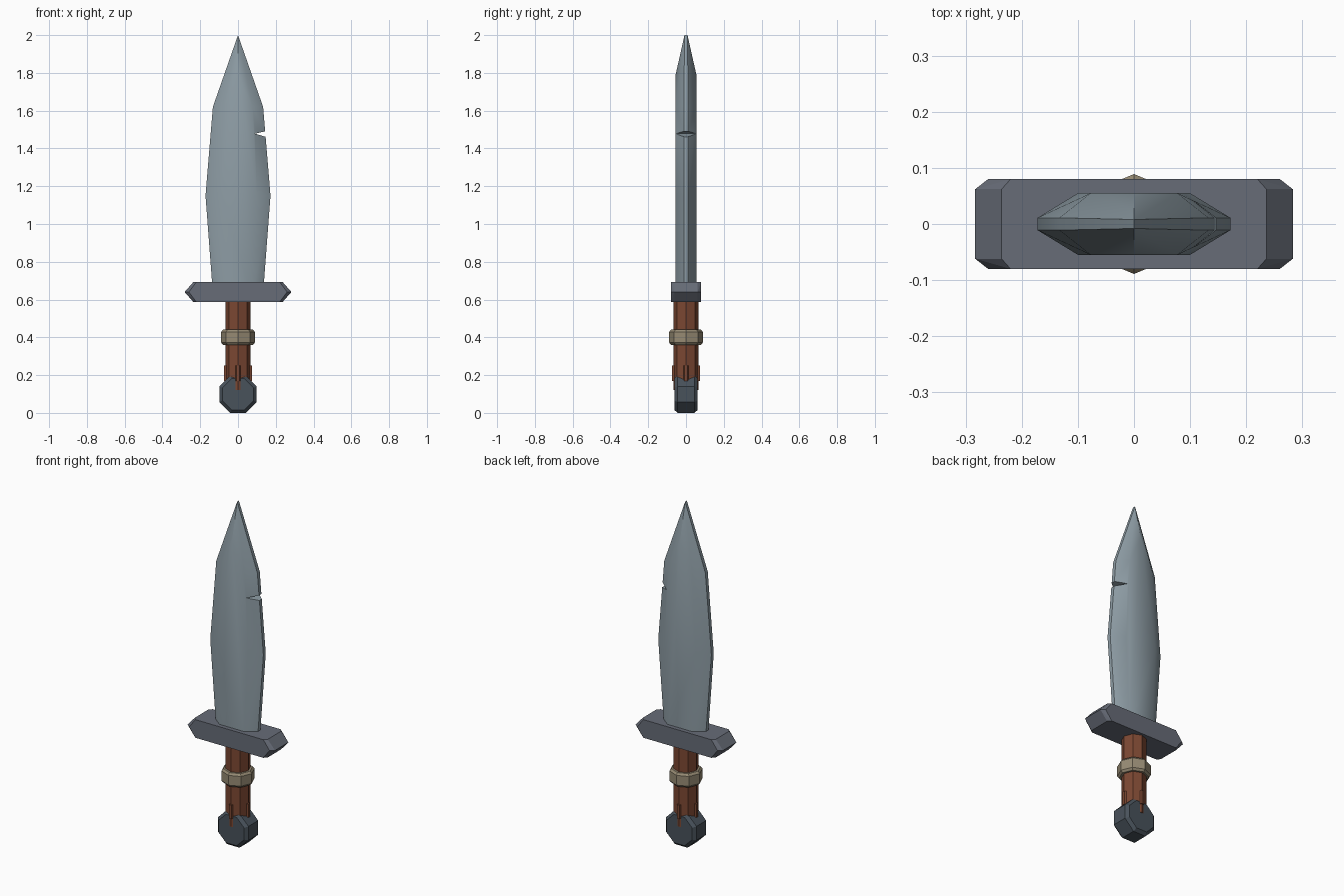
import bpy, bmesh, math

if "Cube" in bpy.data.objects:
    bpy.data.objects.remove(bpy.data.objects["Cube"])


def material(name, rgb):
    m = bpy.data.materials.new(name)
    m.diffuse_color = (*rgb, 1)
    m.use_nodes = True
    m.node_tree.nodes["Principled BSDF"].inputs["Base Color"].default_value = m.diffuse_color
    return m


steel = material("blade steel", (0.27, 0.335, 0.375))
iron = material("guard iron", (0.135, 0.15, 0.185))
dark = material("dark iron", (0.066, 0.085, 0.105))
leather = material("brown leather", (0.2, 0.064, 0.032))
band = material("tan band", (0.31, 0.26, 0.175))


def hull(name, points, mat):
    """Convex solid around a set of points, with flat faces merged."""
    bm = bmesh.new()
    for p in points:
        bm.verts.new(p)
    bmesh.ops.convex_hull(bm, input=bm.verts[:])
    bmesh.ops.dissolve_limit(bm, angle_limit=math.radians(0.5),
                             verts=bm.verts[:], edges=bm.edges[:])
    bmesh.ops.recalc_face_normals(bm, faces=bm.faces[:])
    me = bpy.data.meshes.new(name)
    bm.to_mesh(me)
    bm.free()
    me.materials.append(mat)
    ob = bpy.data.objects.new(name, me)
    bpy.context.collection.objects.link(ob)
    return ob


def octagon(r, turn=0.0):
    return [(r * math.cos(math.pi * i / 4 + turn), r * math.sin(math.pi * i / 4 + turn))
            for i in range(8)]


def stacked(levels):
    """Octagon rings of (z, radius), corners on the axes."""
    return [(x, y, z) for z, r in levels for x, y in octagon(r)]


# Blade: thin edge, wide flat, ridge toward the tip
pts = []
for s in (-1, 1):
    for z, w in ((0.62, 0.132), (1.15, 0.172), (1.62, 0.133)):
        for side in (-1, 1):
            pts += [(side * w, s * 0.011, z), (side * w * 0.58, s * 0.055, z)]
    pts += [(0, s * 0.055, 1.79), (0, s * 0.008, 2.0)]
blade = hull("blade", pts, steel)

# Notch in the right edge
cutter = hull("notch_cutter", [(x, y, z) for y in (-0.1, 0.1)
              for x, z in ((0.09, 1.478), (0.2, 1.504), (0.2, 1.446))], steel)
cutter.hide_render = True
mod = blade.modifiers.new("notch", "BOOLEAN")
mod.operation, mod.solver, mod.object = "DIFFERENCE", "EXACT", cutter
bpy.context.view_layer.objects.active = blade
blade.select_set(True)
bpy.ops.object.modifier_apply(modifier="notch")
bpy.data.objects.remove(cutter)
bpy.ops.object.shade_smooth_by_angle(angle=math.radians(35))

# Guard: pointed bar with chamfered ends
hull("guard", [(sx * x, sy * y, z) for sx in (-1, 1) for sy in (-1, 1)
     for y, tip, flat in ((0.08, 0.26, 0.22), (0.062, 0.283, 0.236))
     for x, z in ((tip, 0.64), (flat, 0.693), (flat, 0.587))], iron)

# Handle with small flared strips at the bottom
hull("handle", stacked([(0.12, 0.067), (0.62, 0.067)]), leather)
for i in range(4):
    a = i * math.pi / 2
    c, s = math.cos(a), math.sin(a)
    hull("handle_strip", [(c * r - s * t, s * r + c * t, z) for z in (0.17, 0.25)
         for r, t in ((0.073, -0.008), (0.073, 0.008), (0.04, -0.02), (0.04, 0.02))], leather)

# Band around the handle
hull("handle_band", stacked([(0.36, 0.079), (0.372, 0.089), (0.429, 0.089), (0.441, 0.079)]), band)

# Pommel: bevelled octagonal disc facing front and back
k = 1 / math.cos(math.pi / 8)
hull("pommel", [(x, sy * y, z + 0.099) for sy in (-1, 1) for y, r in ((0.062, 0.083), (0.045, 0.099))
     for x, z in octagon(r * k, math.pi / 8)], dark)
